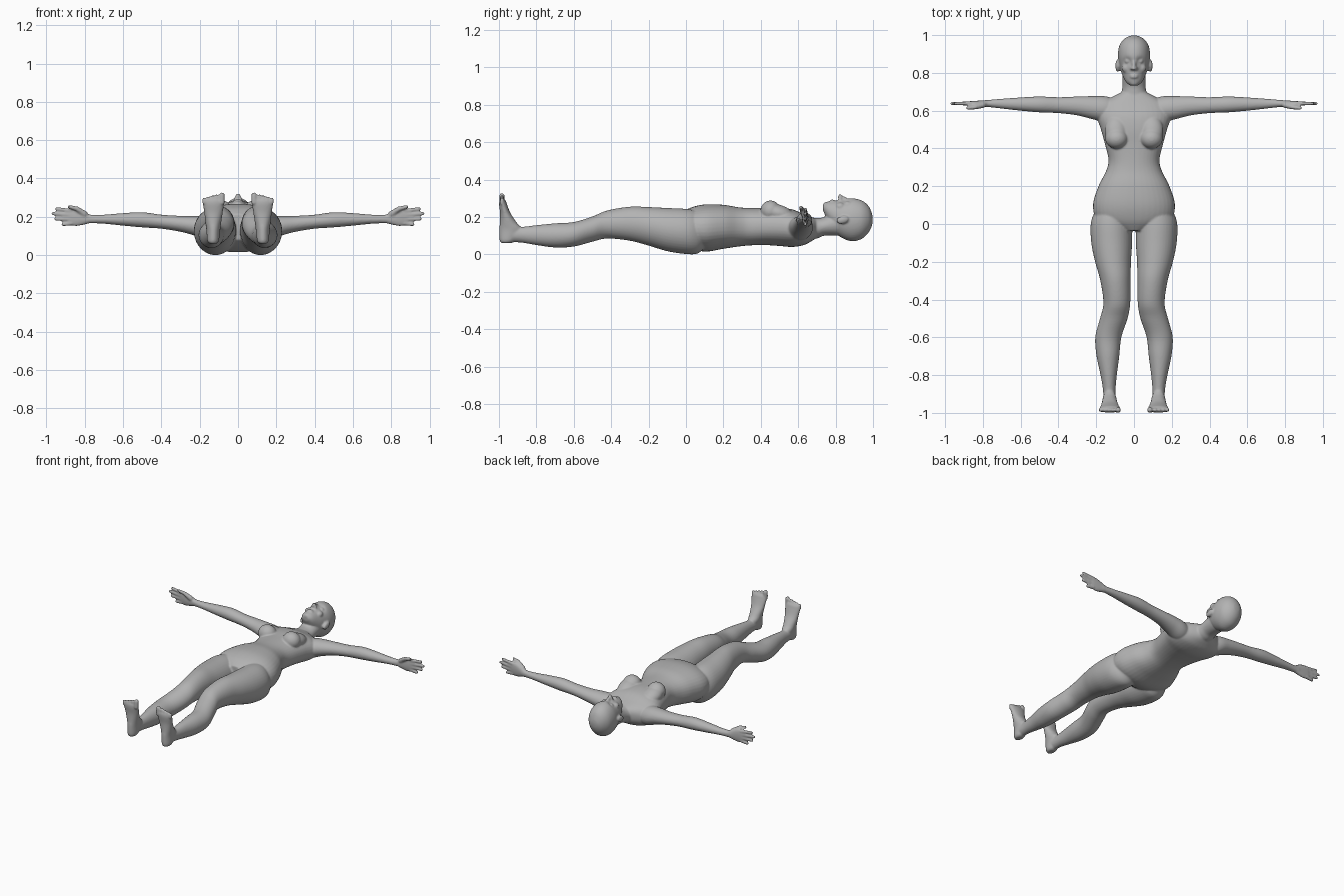
import bpy
import bmesh
import math
from mathutils import Matrix, Vector

default_cube = bpy.data.objects.get("Cube")
if default_cube:
    bpy.data.objects.remove(default_cube, do_unlink=True)

SIDES = (1, -1)
bm = bmesh.new()


def spline(p0, p1, p2, p3, t):
    """Catmull-Rom value between p1 and p2."""
    return 0.5 * (2 * p1 + (p2 - p0) * t + (2 * p0 - 5 * p1 + 4 * p2 - p3) * t * t
                  + (3 * p1 - p0 - 3 * p2 + p3) * t ** 3)


def refine(sections, steps=5):
    """Insert smooth in-between sections."""
    last = len(sections) - 1
    result = []
    for i in range(last):
        near = [sections[min(max(i + k, 0), last)] for k in (-1, 0, 1, 2)]
        for step in range(steps):
            result.append([spline(*values, step / steps) for values in zip(*near)])
    result.append(list(sections[last]))
    return result


def loft(sections, axis="y", side=1, power=1.0, segments=40):
    """Skin rings given as (along, centre, half width, low, high)."""
    rings = []
    for along, centre, half, low, high in refine(sections):
        ring = []
        for i in range(segments):
            angle = math.tau * i / segments
            c, s = math.cos(angle), math.sin(angle)
            a = centre + half * math.copysign(abs(c) ** power, c)
            b = (low + high) / 2 + (high - low) / 2 * math.copysign(abs(s) ** power, s)
            x, y, z = {"x": (along, a, b), "y": (a, along, b), "z": (a, b, along)}[axis]
            ring.append(bm.verts.new((x * side, y, z)))
        rings.append(ring)
    for first, second in zip(rings, rings[1:]):
        for i in range(segments):
            j = (i + 1) % segments
            bm.faces.new((first[i], first[j], second[j], second[i]))
    bm.faces.new(rings[0])
    bm.faces.new(rings[-1])
    return [v for ring in rings for v in ring]


def ellipsoid(centre, radii, side=1, tilt=0.0):
    """Rounded mass, tilted about the x axis."""
    x, y, z = centre
    matrix = (Matrix.Translation((x * side, y, z)) @ Matrix.Rotation(tilt, 4, "X")
              @ Matrix.Diagonal((*radii, 1)))
    bmesh.ops.create_uvsphere(bm, u_segments=24, v_segments=14, radius=1, matrix=matrix)


def digit(start, end, r1, r2, side):
    """Finger or toe: a tapered rod with round ends."""
    a, b = (Vector((p[0] * side, p[1], p[2])) for p in (start, end))
    direction = b - a
    turn = direction.to_track_quat("Z", "Y").to_matrix().to_4x4()
    bmesh.ops.create_cone(bm, cap_ends=True, segments=16, radius1=r1, radius2=r2,
                          depth=direction.length,
                          matrix=Matrix.Translation((a + b) / 2) @ turn)
    for point, radius in ((a, r1), (b, r2)):
        bmesh.ops.create_uvsphere(bm, u_segments=16, v_segments=10, radius=radius,
                                  matrix=Matrix.Translation(point))


# Torso
loft([(y, 0, w, low, high) for y, w, low, high in (
    (-.035, .07, .08, .215), (.02, .19, .04, .248), (.1, .217, .015, .267),
    (.2, .188, .03, .265), (.28, .148, .042, .252), (.34, .135, .048, .248),
    (.42, .153, .05, .248), (.5, .175, .045, .25), (.57, .195, .04, .24),
    (.63, .18, .05, .215), (.67, .12, .07, .2), (.7, .06, .09, .19))], power=.9)

# Neck
loft([(.62, 0, .085, .07, .2), (.7, 0, .066, .085, .195),
      (.74, 0, .061, .1, .2), (.81, 0, .062, .1, .23)])

# Head, with hollows pressed in for the eyes
head = loft([(y, 0, w, low, high) for y, w, low, high in (
    (.733, .022, .235, .266), (.755, .045, .185, .282), (.8, .066, .115, .287),
    (.84, .077, .085, .292), (.89, .085, .07, .3), (.94, .079, .083, .288),
    (.975, .057, .115, .26), (.993, .03, .15, .222), (.998, .01, .18, .195))])
for v in head:
    if v.co.z > .2:
        reach = (abs(v.co.x) - .034) ** 2 + (v.co.y - .862) ** 2
        v.co.z -= .014 * math.exp(-reach / .0003)

# Nose and lips
ellipsoid((0, .845, .295), (.011, .035, .014), tilt=-.45)
ellipsoid((0, .824, .305), (.014, .011, .018))
for y in (.787, .777):
    ellipsoid((0, y, .278), (.024, .006, .016))
ellipsoid((0, .748, .262), (.024, .016, .018))

for side in SIDES:
    # Eyes, nostril wings, cheeks and ears
    ellipsoid((.033, .862, .271), (.016, .012, .013), side)
    ellipsoid((.013, .823, .294), (.008, .009, .011), side)
    ellipsoid((.04, .825, .255), (.024, .026, .022), side)
    ellipsoid((.086, .838, .185), (.013, .034, .021), side, .25)

    # Chest
    ellipsoid((.092, .452, .232), (.06, .054, .056), side)
    ellipsoid((.095, .495, .22), (.06, .085, .045), side, -.3)

    # Shoulder and arm
    loft([(.08, .6, .055, .08, .18), (.15, .608, .068, .075, .2),
          (.22, .616, .061, .1, .204), (.3, .625, .05, .122, .205),
          (.4, .629, .042, .138, .211), (.5, .633, .042, .145, .224),
          (.6, .635, .035, .154, .219), (.7, .637, .026, .164, .211),
          (.77, .638, .019, .166, .211), (.8, .638, .017, .162, .22)],
         "x", side)

    # Hand
    loft([(.77, .638, .018, .168, .21), (.8, .637, .017, .16, .224),
          (.84, .637, .015, .152, .241), (.87, .638, .012, .155, .243),
          (.885, .638, .009, .162, .238)], "x", side, .9)
    for root, tip, reach in ((.231, .241, .946), (.209, .217, .965),
                             (.187, .189, .95), (.166, .16, .914)):
        digit((.865, .638, root), (reach, .638, tip), .0115, .009, side)
    digit((.8, .63, .215), (.842, .618, .243), .016, .012, side)
    digit((.842, .618, .243), (.88, .614, .252), .012, .0095, side)

    # Leg
    loft([(.1, .105, .07, .035, .2), (.06, .113, .096, .004, .23),
          (0, .12, .109, .002, .243), (-.1, .118, .108, .017, .248),
          (-.2, .111, .095, .047, .253), (-.3, .098, .08, .073, .255),
          (-.42, .091, .071, .085, .235), (-.5, .107, .073, .068, .203),
          (-.6, .136, .069, .042, .173), (-.7, .138, .06, .037, .166),
          (-.8, .134, .043, .05, .156), (-.88, .131, .033, .063, .147),
          (-.95, .13, .032, .066, .15)], "y", side)

    # Foot
    loft([(.06, .13, .018, -.985, -.935), (.075, .13, .03, -.996, -.91),
          (.13, .129, .036, -.998, -.875), (.17, .129, .041, -.995, -.905),
          (.22, .128, .048, -.994, -.938), (.265, .128, .055, -.999, -.956),
          (.285, .128, .054, -.998, -.963), (.295, .127, .045, -.993, -.97)],
         "z", side)
    for i in range(5):
        radius = .0145 if i == 0 else .0105
        x = .084 + (i + (.3 if i else 0)) * .0215
        digit((x, -.985, .275), (x, -.984, .313 - .0055 * i), radius, radius, side)

bmesh.ops.recalc_face_normals(bm, faces=bm.faces[:])
mesh = bpy.data.meshes.new("body")
bm.to_mesh(mesh)
bm.free()
body = bpy.data.objects.new("body", mesh)
bpy.context.collection.objects.link(body)

# Plain grey surface
grey = bpy.data.materials.new("matte_grey")
grey.use_nodes = True
grey.diffuse_color = (.45, .45, .45, 1)
shader = next(n for n in grey.node_tree.nodes if n.type == "BSDF_PRINCIPLED")
shader.inputs["Base Color"].default_value = grey.diffuse_color
mesh.materials.append(grey)

# Fuse the parts into one skin and soften the joins
fuse = body.modifiers.new("fuse", "REMESH")
fuse.mode = "VOXEL"
fuse.voxel_size = .0055
fuse.use_smooth_shade = True
soften = body.modifiers.new("soften", "SMOOTH")
soften.factor = .5
soften.iterations = 4
